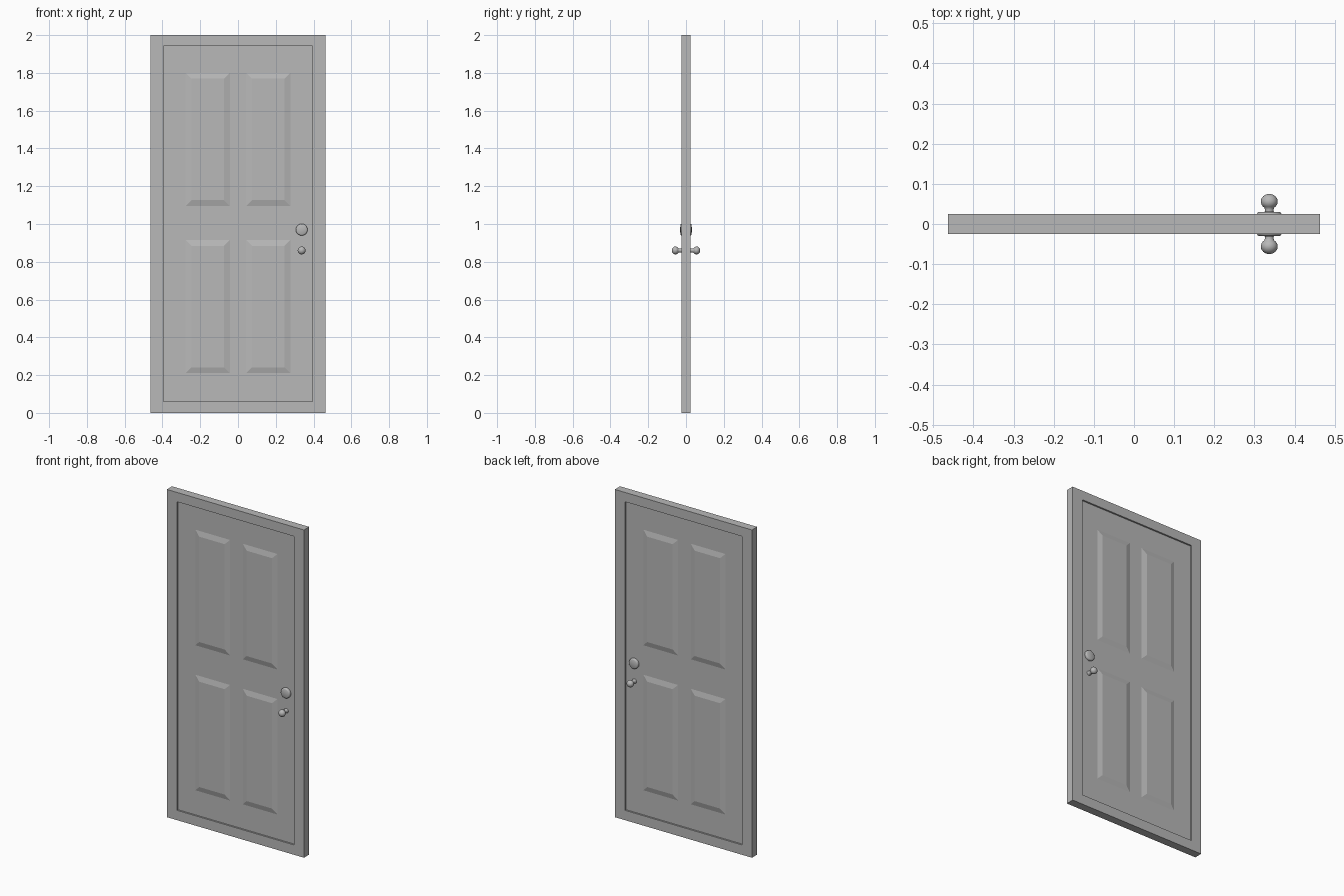
import bpy, bmesh, math
from mathutils import Matrix

cube = bpy.data.objects.get("Cube")
if cube:
    bpy.data.objects.remove(cube, do_unlink=True)

grey = bpy.data.materials.new("plain grey")
grey.use_nodes = True
colour = (0.48, 0.48, 0.48, 1)
grey.diffuse_color = colour
grey.node_tree.nodes["Principled BSDF"].inputs["Base Color"].default_value = colour

W, D = 0.463, 0.025            # half width and half depth of the frame
LEAF_W, LEAF_D = 0.394, 0.015  # half width and half depth of the door leaf
LEAF_Z = (0.06, 1.943)


def make_object(name, bm):
    bmesh.ops.recalc_face_normals(bm, faces=bm.faces[:])
    mesh = bpy.data.meshes.new(name)
    bm.to_mesh(mesh)
    bm.free()
    mesh.materials.append(grey)
    ob = bpy.data.objects.new(name, mesh)
    bpy.context.collection.objects.link(ob)
    return ob


def rect(bm, x0, x1, z0, z1, y):
    return [bm.verts.new(p) for p in
            ((x0, y, z0), (x1, y, z0), (x1, y, z1), (x0, y, z1))]


def bridge(bm, a, b):
    n = len(a)
    for i in range(n):
        j = (i + 1) % n
        bm.faces.new((a[i], a[j], b[j], b[i]))


# Frame: a rectangular ring
bm = bmesh.new()
loops = [rect(bm, -W, W, 0, 2, -D),
         rect(bm, -LEAF_W, LEAF_W, *LEAF_Z, -D),
         rect(bm, -LEAF_W, LEAF_W, *LEAF_Z, D),
         rect(bm, -W, W, 0, 2, D)]
for i in range(4):
    bridge(bm, loops[i], loops[(i + 1) % 4])
make_object("door_frame", bm)

# Leaf: a slab set back from the frame on both sides
bm = bmesh.new()
front = rect(bm, -LEAF_W, LEAF_W, *LEAF_Z, -LEAF_D)
back = rect(bm, -LEAF_W, LEAF_W, *LEAF_Z, LEAF_D)
bridge(bm, front, back)
bm.faces.new(front)
bm.faces.new(back)
make_object("door_leaf", bm)

# Raised panels with sloping borders, four on each side
SLOPE, RISE = 0.031, 0.008
for side, side_name in ((-1, "front"), (1, "back")):
    for x0, x1, col in ((-0.277, -0.043, "right"), (0.043, 0.277, "left")):
        for z0, z1, row in ((0.21, 0.915, "lower"), (1.095, 1.8, "upper")):
            bm = bmesh.new()
            base = rect(bm, x0, x1, z0, z1, side * LEAF_D)
            top = rect(bm, x0 + SLOPE, x1 - SLOPE, z0 + SLOPE, z1 - SLOPE,
                       side * (LEAF_D + RISE))
            bridge(bm, base, top)
            bm.faces.new(top)
            bm.faces.new(base)
            make_object(f"{side_name}_{row}_{col}_panel", bm)


def lathe(name, profile, x, z, side, steps=32):
    """Spin (radius, distance) points around an axis along y."""
    bm = bmesh.new()
    verts = [bm.verts.new((r, 0, d)) for r, d in profile]
    edges = [bm.edges.new(pair) for pair in zip(verts, verts[1:])]
    bmesh.ops.spin(bm, geom=verts + edges, cent=(0, 0, 0), axis=(0, 0, 1),
                   angle=math.tau, steps=steps)
    bmesh.ops.remove_doubles(bm, verts=bm.verts[:], dist=1e-5)
    turn = Matrix.Rotation(-side * math.pi / 2, 4, "X")
    bm.transform(Matrix.Translation((x, 0, z)) @ turn)
    ob = make_object(name, bm)
    bpy.ops.object.select_all(action="DESELECT")
    ob.select_set(True)
    bpy.context.view_layer.objects.active = ob
    bpy.ops.object.shade_smooth_by_angle(angle=math.radians(40))


# Knob outline: stem, then a slightly flattened ball
BALL_R, BALL_L, BALL_C = 0.021, 0.019, 0.056
knob = [(0, 0.01), (0.014, 0.01), (0.014, 0.018), (0.011, 0.024), (0.011, 0.036)]
for i in range(11):
    a = math.radians(-55 + 14.5 * i)
    knob.append((max(BALL_R * math.cos(a), 0), BALL_C + BALL_L * math.sin(a)))
knob[-1] = (0, BALL_C + BALL_L)

# Lock disc outline with a rounded rim
lock = [(0, 0.01), (0.031, 0.01), (0.031, 0.024), (0.029, 0.028),
        (0.025, 0.03), (0, 0.031)]

for side, side_name in ((-1, "front"), (1, "back")):
    lathe(side_name + "_knob", knob, 0.337, 0.86, side)
    lathe(side_name + "_lock_disc", lock, 0.337, 0.97, side)
